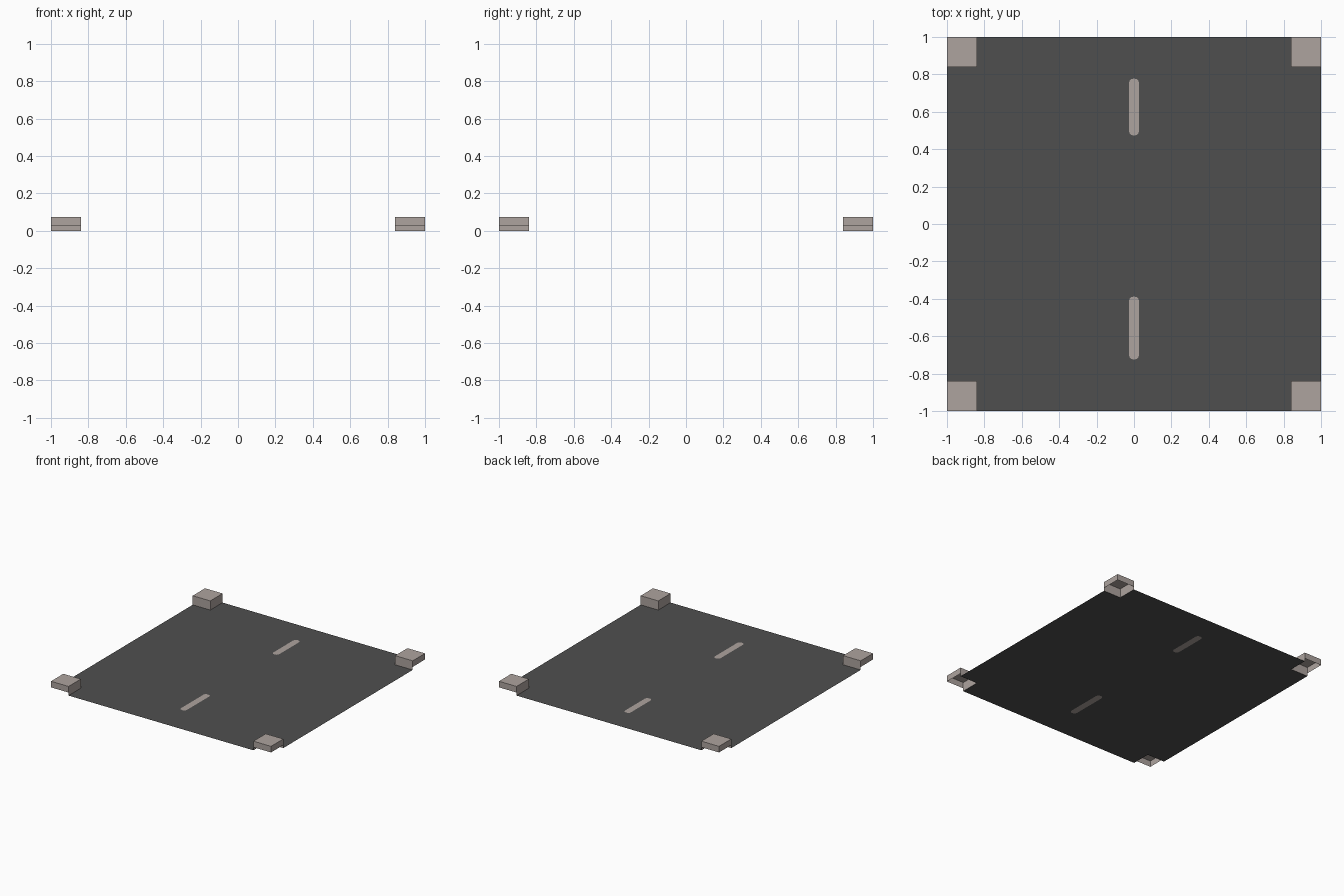
import bpy

if "Cube" in bpy.data.objects:
    bpy.data.objects.remove(bpy.data.objects["Cube"])


def material(name, rgb):
    m = bpy.data.materials.new(name)
    m.diffuse_color = (*rgb, 1.0)
    m.use_nodes = True
    m.node_tree.nodes["Principled BSDF"].inputs["Base Color"].default_value = m.diffuse_color
    return m


asphalt = material("dark_asphalt", (0.078, 0.078, 0.078))
concrete = material("pale_concrete", (0.42, 0.37, 0.345))


def add_mirrored(name, verts, faces, mat, mirror_y=False):
    """Make a mesh from one side and mirror it across the centre lines."""
    mesh = bpy.data.meshes.new(name)
    mesh.from_pydata(verts, [], faces)
    mesh.materials.append(mat)
    obj = bpy.data.objects.new(name, mesh)
    bpy.context.collection.objects.link(obj)
    mod = obj.modifiers.new("mirror", 'MIRROR')
    mod.use_axis = (True, mirror_y, False)
    return obj


def dash_outline(y_low, y_high, w=0.027):
    """Right half of a round-ended dash, from its top end down."""
    end = [(0.0, 0.0), (0.014, 0.003), (0.023, 0.011), (w, 0.024)]
    top = [(x, y_high - d) for x, d in end]
    low = [(x, y_low + d) for x, d in reversed(end)]
    return top + low


B = 0.84      # inner edge of the corner blocks
H = 0.075     # block height
G = 0.025     # height of the outer walls' lower edge

# Road dashes, flush with the road
dashes = {"rear_dash": dash_outline(0.473, 0.778),
          "front_dash": dash_outline(-0.725, -0.388)}
for name, pts in dashes.items():
    add_mirrored(name, [(x, y, 0) for x, y in pts],
                 [list(range(len(pts)))[::-1]], concrete)

# Road surface: notched corners, dashes cut out along the centre line
road = [(0, -1), (B, -1), (B, -B), (1, -B), (1, B), (B, B), (B, 1), (0, 1)]
road += dashes["rear_dash"] + dashes["front_dash"]
add_mirrored("road_surface", [(x, y, 0) for x, y in road],
             [list(range(len(road)))], asphalt)

# Corner blocks: open below, the road-side walls reach down to the road
block_verts = [(B, B, H), (1, B, H), (1, 1, H), (B, 1, H),
               (B, B, 0), (1, B, 0), (B, 1, 0),
               (1, B, G), (1, 1, G), (B, 1, G)]
block_faces = [(0, 1, 2, 3),            # top
               (4, 5, 7, 1, 0),         # road side
               (6, 4, 0, 3, 9),         # road side
               (7, 8, 2, 1),            # outer side
               (8, 9, 3, 2)]            # outer side
add_mirrored("corner_blocks", block_verts, block_faces, concrete, mirror_y=True)
